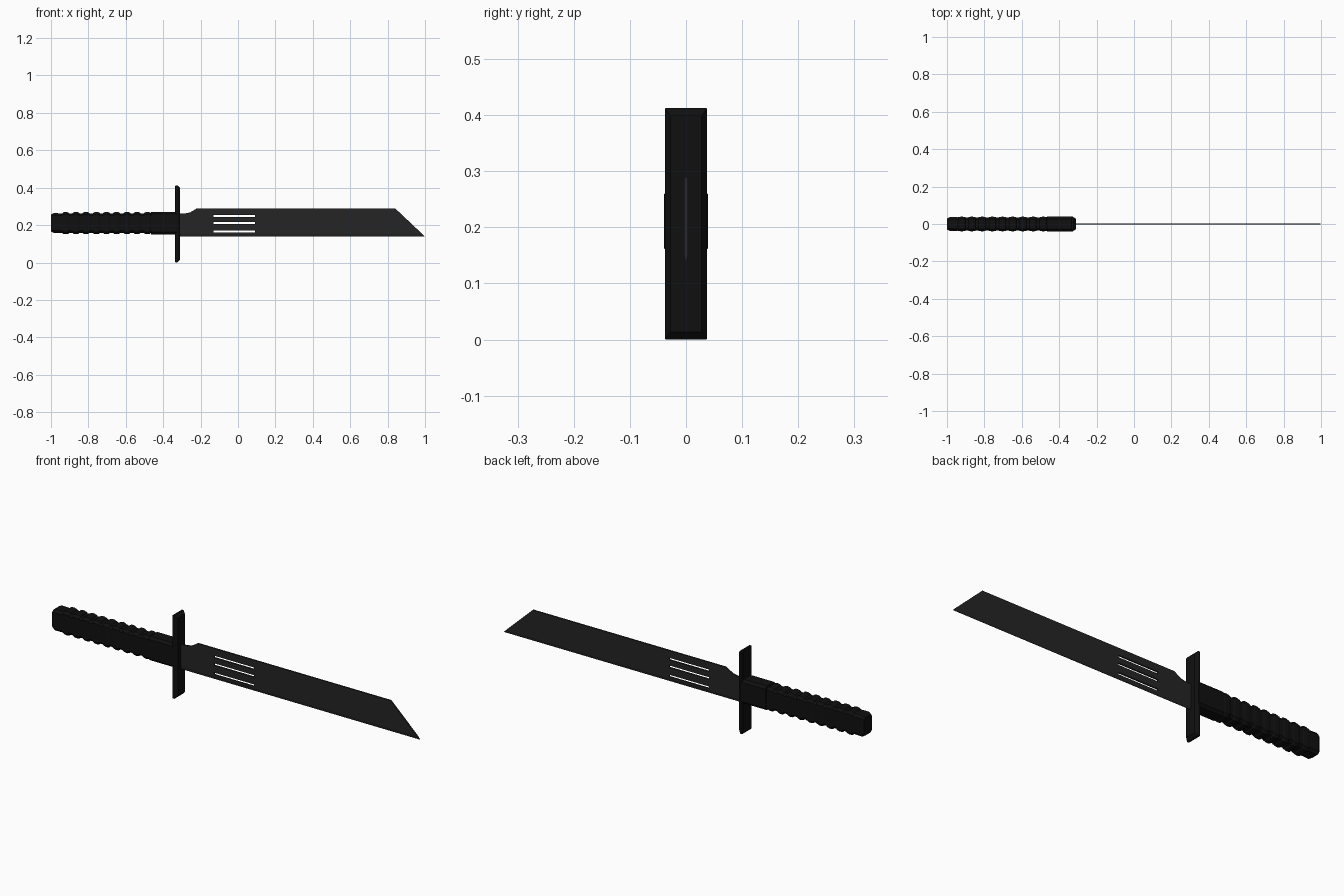
import bpy, bmesh

if "Cube" in bpy.data.objects:
    bpy.data.objects.remove(bpy.data.objects["Cube"])


def material(name, v):
    m = bpy.data.materials.new(name)
    m.diffuse_color = (v, v, v, 1)
    m.use_nodes = True
    m.node_tree.nodes["Principled BSDF"].inputs["Base Color"].default_value = m.diffuse_color
    return m


STEEL = material("dark_steel", 0.018)
BLACK = material("black_grip", 0.005)


def finish(bm, name, mat):
    bmesh.ops.recalc_face_normals(bm, faces=bm.faces)
    me = bpy.data.meshes.new(name)
    bm.to_mesh(me)
    bm.free()
    ob = bpy.data.objects.new(name, me)
    bpy.context.collection.objects.link(ob)
    if mat:
        me.materials.append(mat)
    return ob


def section(hy, hz, c):
    # rectangle with clipped corners
    return [(hy, hz - c), (hy - c, hz), (c - hy, hz), (-hy, hz - c),
            (-hy, c - hz), (c - hy, -hz), (hy - c, -hz), (hy, c - hz)]


def loft(name, stations, zc, mat):
    # stations along x: (x, half depth, half height, corner cut)
    bm = bmesh.new()
    rings = [[bm.verts.new((x, y, zc + z)) for y, z in section(hy, hz, c)]
             for x, hy, hz, c in stations]
    for a, b in zip(rings, rings[1:]):
        for i in range(8):
            j = (i + 1) % 8
            bm.faces.new((a[i], a[j], b[j], b[i]))
    bm.faces.new(rings[0])
    bm.faces.new(rings[-1])
    return finish(bm, name, mat)


# Grip: pommel cap, nine rounded ribs, plain collar at the guard
st = [(-1.0, 0.030, 0.045, 0.010), (-0.985, 0.037, 0.053, 0.012)]
for i in range(9):
    x = -0.921 + 0.0545 * i
    for dx, d in ((-0.019, 0), (-0.014, 0.005), (-0.006, 0.007),
                  (0.006, 0.007), (0.014, 0.005), (0.019, 0)):
        st.append((x + dx, 0.036 + d * 0.4, 0.052 + d, 0.012))
st += [(-0.464, 0.039, 0.060, 0.012), (-0.325, 0.039, 0.060, 0.012)]
loft("ribbed_grip", st, 0.211, BLACK)

# Guard: flat bar tapering toward the blade
loft("cross_guard", [(-0.336, 0.034, 0.203, 0.001),
                     (-0.333, 0.037, 0.2065, 0.001),
                     (-0.324, 0.037, 0.2065, 0.001),
                     (-0.311, 0.028, 0.193, 0.001)], 0.2065, BLACK)

# Blade: flat plate with a narrow ground edge along the bottom
bm = bmesh.new()
outline = [(-0.325, 0.152), (0.986, 0.152), (0.84, 0.29), (-0.22, 0.29),
           (-0.237, 0.279), (-0.256, 0.268), (-0.28, 0.263), (-0.325, 0.26)]
edge = [(-0.325, 0.138), (1.0, 0.138)]
sides = []
for s in (-1, 1):
    top = [bm.verts.new((x, s * 0.004, z)) for x, z in outline]
    low = [bm.verts.new((x, s * 0.001, z)) for x, z in edge]
    bm.faces.new(top)
    bm.faces.new((low[0], low[1], top[1], top[0]))
    sides.append([low[0], low[1]] + top[1:] + [top[0]])
a, b = sides
for i in range(len(a)):
    j = (i + 1) % len(a)
    bm.faces.new((a[i], a[j], b[j], b[i]))
blade = finish(bm, "blade", STEEL)

# Three through slots near the guard
bm = bmesh.new()
for z in (0.249, 0.211, 0.165):
    box = bmesh.ops.create_cube(bm, size=1)["verts"]
    bmesh.ops.scale(bm, verts=box, vec=(0.22, 0.1, 0.010))
    bmesh.ops.translate(bm, verts=box, vec=(-0.02, 0, z))
cutter = finish(bm, "slot_cutter", None)
cutter.hide_render = True
cutter.display_type = 'WIRE'
mod = blade.modifiers.new("slots", 'BOOLEAN')
mod.operation = 'DIFFERENCE'
mod.solver = 'EXACT'
mod.object = cutter
